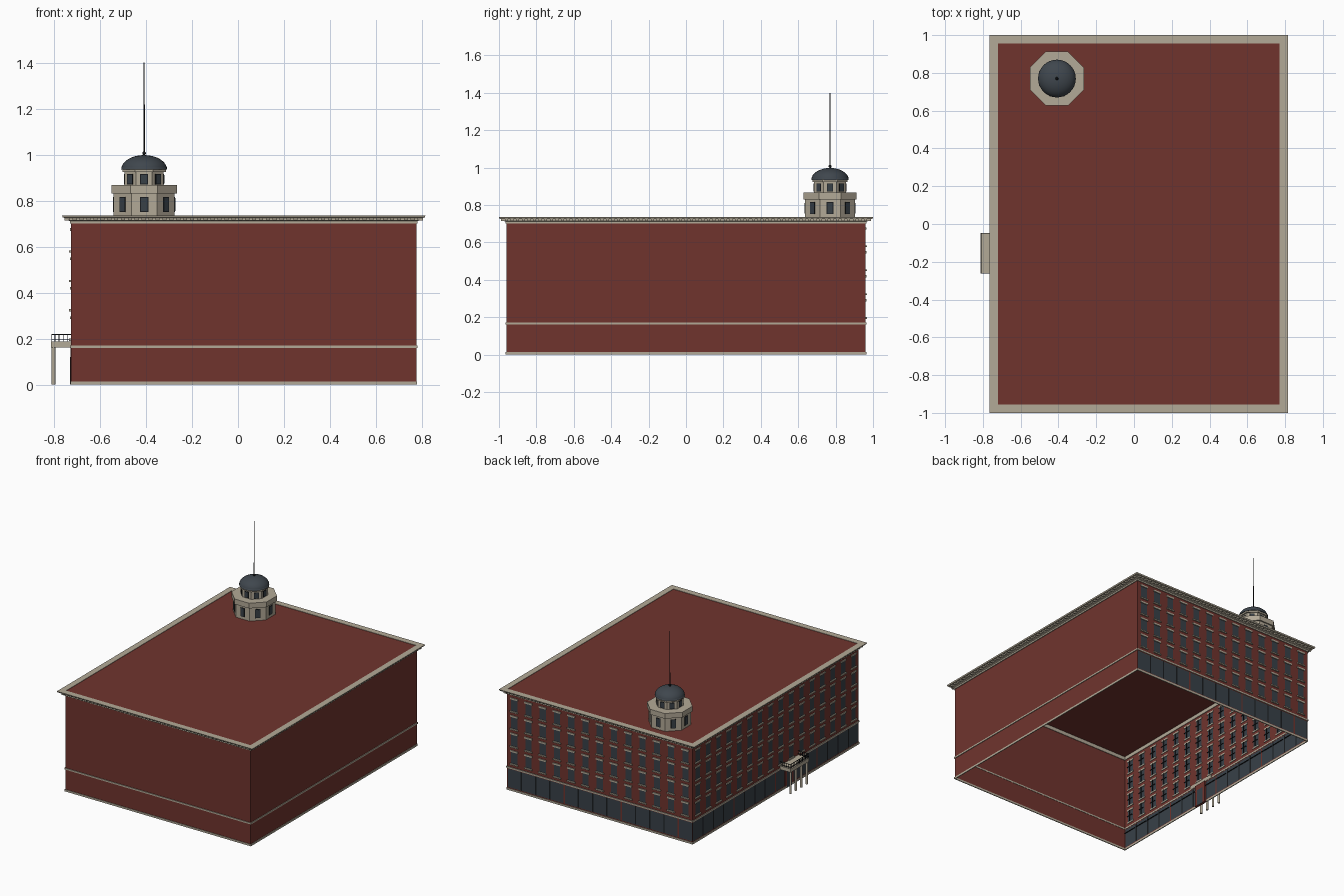
import bpy, bmesh, math
from mathutils import Matrix, Vector

if "Cube" in bpy.data.objects:
    bpy.data.objects.remove(bpy.data.objects["Cube"])


def material(name, r, g, b):
    m = bpy.data.materials.new(name)
    m.use_nodes = True
    m.diffuse_color = (r, g, b, 1)
    bsdf = m.node_tree.nodes["Principled BSDF"]
    bsdf.inputs["Base Color"].default_value = (r, g, b, 1)
    bsdf.inputs["Roughness"].default_value = 0.8
    return m


BRICK = material("brick red", 0.16, 0.034, 0.027)
STONE = material("pale stone", 0.45, 0.4, 0.31)
GLASS = material("slate glass", 0.04, 0.052, 0.064)
FRAME = material("black metal", 0.01, 0.012, 0.014)
DOME = material("dome slate", 0.05, 0.062, 0.075)

# Overall sizes
CX, HX, HY = 0.025, 0.75, 0.96
TOP = 0.73
TX, TY = -0.408, 0.77


def finish(name, bm, mats, loc=(0, 0, 0), turn=0):
    mesh = bpy.data.meshes.new(name)
    bm.to_mesh(mesh)
    bm.free()
    for m in mats:
        mesh.materials.append(m)
    ob = bpy.data.objects.new(name, mesh)
    ob.location = loc
    ob.rotation_euler.z = turn
    bpy.context.collection.objects.link(ob)
    return ob


def add_box(bm, x, y, z):
    """Box from (low, high) pairs on each axis."""
    size = Matrix.Diagonal((x[1] - x[0], y[1] - y[0], z[1] - z[0], 1))
    mid = Vector((sum(x) / 2, sum(y) / 2, sum(z) / 2))
    bmesh.ops.create_cube(bm, size=1, matrix=Matrix.Translation(mid) @ size)


def band(name, profile, mat):
    """Sweep a closed (offset, height) profile round the outline of the block."""
    bm = bmesh.new()
    loops = [[bm.verts.new((CX + sx * (HX + o), sy * (HY + o), z)) for o, z in profile]
             for sx, sy in ((-1, -1), (1, -1), (1, 1), (-1, 1))]
    n = len(profile)
    for i in range(4):
        a, b = loops[i], loops[(i + 1) % 4]
        for j in range(n):
            k = (j + 1) % n
            bm.faces.new((a[j], b[j], b[k], a[k]))
    bmesh.ops.recalc_face_normals(bm, faces=bm.faces)
    return finish(name, bm, [mat])


# Window layout shared by the two detailed walls
SHOP = (0.02, 0.155)
ROWS = [(0.2 + 0.128 * i, 0.285 + 0.128 * i) for i in range(4)]
WIN = 0.025


def wall(name, length, bays, loc, turn):
    """Wall facing its own -y; window cells are set back behind dark frames."""
    bm = bmesh.new()
    us, zs = [-length / 2], [0]
    step = length / bays if bays else length
    centres = [-length / 2 + step * (i + 0.5) for i in range(bays)]
    for c in centres:
        us += [c - step * 0.45, c - WIN, c + WIN, c + step * 0.45, c + step / 2]
    if bays:
        for low, high in [SHOP] + ROWS:
            zs += [low, high]
    else:
        us.append(length / 2)
    zs.append(TOP)
    grid = [[bm.verts.new((u, 0, z)) for z in zs] for u in us]
    openings = []
    for i in range(len(us) - 1):
        for j in range(len(zs) - 1):
            f = bm.faces.new((grid[i][j], grid[i + 1][j], grid[i + 1][j + 1], grid[i][j + 1]))
            col = i % 5
            if j == 1 and 1 <= col <= 3 or j > 1 and j % 2 and col == 2:
                f.material_index = 1
                openings.append(f)
            elif j == 1 and (i // 5 + (col == 4)) % 4:
                f.material_index = 2
    if openings:
        ring = bmesh.ops.inset_region(bm, faces=openings, thickness=0.004, depth=-0.01,
                                      use_even_offset=True, use_boundary=True)
        for f in ring["faces"]:
            f.material_index = 2
    finish(name, bm, [BRICK, GLASS, FRAME], loc, turn)
    if not bays:
        return

    # Stone sills and lintels, dark glazing bars
    trim, bars = bmesh.new(), bmesh.new()
    for c in centres:
        for low, high in ROWS:
            add_box(trim, (c - 0.032, c + 0.032), (-0.009, 0.004), (low - 0.009, low))
            add_box(trim, (c - 0.031, c + 0.031), (-0.006, 0.004), (high, high + 0.012))
            mid = (low + high) / 2
            add_box(bars, (c - 0.0015, c + 0.0015), (0.006, 0.011), (low, high))
            add_box(bars, (c - WIN, c + WIN), (0.006, 0.011), (mid - 0.0015, mid + 0.0015))
        add_box(bars, (c - step * 0.44, c + step * 0.44), (0.005, 0.011), (0.122, 0.126))
    finish(name + "_sills_and_lintels", trim, [STONE], loc, turn)
    finish(name + "_glazing_bars", bars, [FRAME], loc, turn)


wall("front_wall", 2 * HX, 0, (CX, -HY, 0), 0)
wall("left_wall", 2 * HY, 0, (CX + HX, 0, 0), math.pi / 2)
wall("back_wall", 2 * HX, 13, (CX, HY, 0), math.pi)
wall("right_wall", 2 * HY, 16, (CX - HX, 0, 0), -math.pi / 2)

# Roof deck
bm = bmesh.new()
add_box(bm, (CX - HX, CX + HX), (-HY, HY), (TOP - 0.004, TOP + 0.002))
finish("roof", bm, [BRICK])

# Stone courses and cornice
band("base_course", [(-0.002, 0), (0.004, 0), (0.004, 0.014), (-0.002, 0.014)], STONE)
band("belt_course", [(-0.002, 0.16), (0.005, 0.16), (0.005, 0.171), (-0.002, 0.171)], STONE)
band("cornice", [(-0.004, 0.7), (0.006, 0.7), (0.006, 0.711), (0.014, 0.715), (0.014, 0.724),
                 (0.036, 0.726), (0.04, 0.735), (-0.004, 0.735)], STONE)

bm = bmesh.new()
for half, other, swap in ((HX, HY, False), (HY, HX, True)):
    count = round(2 * half / 0.03)
    for i in range(count + 1):
        u = -half + 2 * half * i / count
        for s in (-1, 1):
            along = (u - 0.008, u + 0.008)
            out = sorted((s * (other + 0.01), s * (other + 0.03)))
            x, y = (out, along) if swap else (along, out)
            add_box(bm, (x[0] + CX, x[1] + CX), y, (0.714, 0.7255))
finish("cornice_dentils", bm, [STONE])


# Octagonal tower
def octagon(name, flats, z0, z1, mat):
    bm = bmesh.new()
    r = flats / 2 / math.cos(math.pi / 8)
    bmesh.ops.create_cone(bm, cap_ends=True, segments=8, radius1=r, radius2=r, depth=z1 - z0,
                          matrix=Matrix.Rotation(math.pi / 8, 4, "Z"))
    return finish(name, bm, [mat], (TX, TY, (z0 + z1) / 2))


def tower_windows(name, flats, half, z0, z1):
    for suffix, grow, depth, mat in (("_frames", 0.004, 0.002, FRAME), ("_panes", 0, 0.003, GLASS)):
        bm = bmesh.new()
        for i in range(8):
            before = set(bm.verts)
            add_box(bm, (-half - grow, half + grow), (-flats / 2 - depth, -flats / 2 + 0.002),
                    (z0 - grow, z1 + grow))
            bmesh.ops.rotate(bm, verts=[v for v in bm.verts if v not in before],
                             matrix=Matrix.Rotation(i * math.pi / 4, 3, "Z"))
        finish(name + suffix, bm, [mat], (TX, TY, 0))


octagon("tower_base", 0.265, TOP, 0.832, STONE)
octagon("tower_parapet", 0.285, 0.83, 0.868, STONE)
octagon("tower_drum", 0.17, 0.866, 0.93, STONE)
octagon("tower_drum_cap", 0.188, 0.924, 0.936, STONE)
tower_windows("base_windows", 0.265, 0.014, 0.755, 0.812)
tower_windows("drum_windows", 0.17, 0.013, 0.875, 0.912)

bm = bmesh.new()
bmesh.ops.create_uvsphere(bm, u_segments=32, v_segments=16, radius=0.1)
bmesh.ops.bisect_plane(bm, geom=bm.verts[:] + bm.edges[:] + bm.faces[:], plane_co=(0, 0, 0),
                       plane_no=(0, 0, -1), clear_outer=True)
bmesh.ops.holes_fill(bm, edges=[e for e in bm.edges if e.is_boundary])
bmesh.ops.scale(bm, vec=(1, 1, 0.63), verts=bm.verts)
dome = finish("dome", bm, [DOME], (TX, TY, 0.935))
for p in dome.data.polygons:
    p.use_smooth = p.normal.z > -0.9

bm = bmesh.new()
bmesh.ops.create_cone(bm, cap_ends=True, segments=8, radius1=0.0035, radius2=0.002, depth=0.41,
                      matrix=Matrix.Translation((0, 0, 0.205)))
bmesh.ops.create_uvsphere(bm, u_segments=12, v_segments=8, radius=0.008,
                          matrix=Matrix.Translation((0, 0, 0.016)))
finish("mast", bm, [FRAME], (TX, TY, 0.99))

# Entrance porch with balcony on the right wall
WX = CX - HX
PY0, PY1, PX = -0.262, -0.048, -0.813
bm = bmesh.new()
add_box(bm, (PX, WX + 0.004), (PY0, PY1), (0.162, 0.188))
finish("porch_slab", bm, [STONE])

bm = bmesh.new()
for i in range(4):
    y = PY0 + 0.014 + (PY1 - PY0 - 0.028) * i / 3
    bmesh.ops.create_cone(bm, cap_ends=True, segments=12, radius1=0.008, radius2=0.008, depth=0.163,
                          matrix=Matrix.Translation((PX + 0.011, y, 0.0815)))
finish("porch_columns", bm, [STONE])

bm = bmesh.new()
T = 0.0015
for z in (0.196, 0.217):
    add_box(bm, (PX + 0.002, PX + 0.005), (PY0, PY1), (z, z + 0.003))
    for y in (PY0 + T, PY1 - T):
        add_box(bm, (PX + 0.002, WX), (y - T, y + T), (z, z + 0.003))
for i in range(13):
    y = PY0 + T + (PY1 - PY0 - 2 * T) * i / 12
    add_box(bm, (PX + 0.002, PX + 0.005), (y - T, y + T), (0.188, 0.218))
for i in range(1, 5):
    x = PX + (WX - PX) * i / 5
    for y in (PY0 + T, PY1 - T):
        add_box(bm, (x - T, x + T), (y - T, y + T), (0.188, 0.218))
finish("balcony_railing", bm, [FRAME])

for name, half, out, top, mat in (("door_surround", 0.05, 0.003, 0.16, BRICK),
                                  ("door", 0.028, 0.005, 0.12, GLASS)):
    bm = bmesh.new()
    add_box(bm, (WX - out, WX + 0.014), (-0.155 - half, -0.155 + half), (0, top))
    finish(name, bm, [mat])
